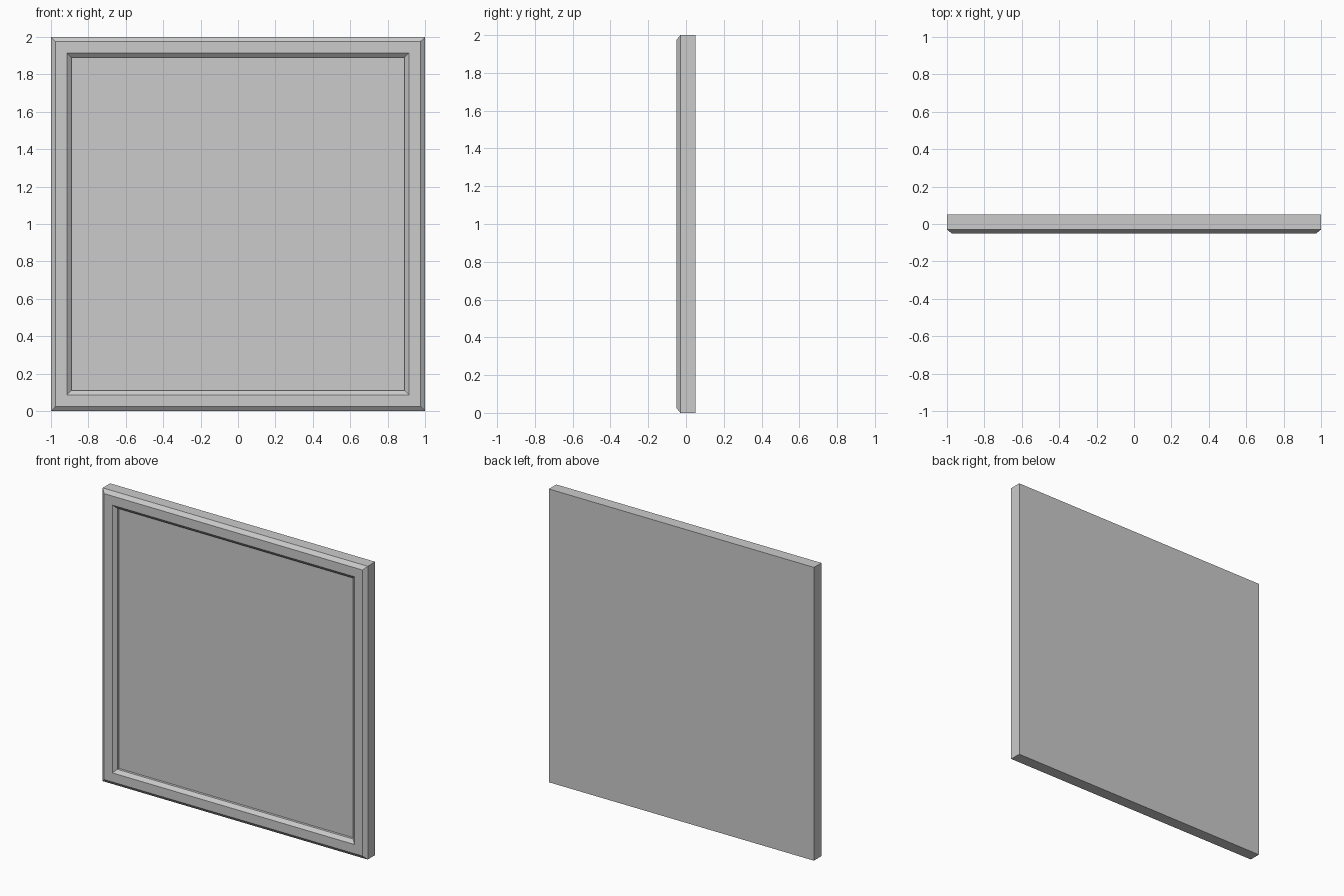
import bpy, bmesh

if "Cube" in bpy.data.objects:
    bpy.data.objects.remove(bpy.data.objects["Cube"])

# Section of the moulding: (inset from the outer edge, depth y), from back to recess
PROFILE = [(0.0, 0.05), (0.0, -0.03), (0.025, -0.05),
           (0.087, -0.05), (0.11, -0.03), (0.11, -0.013)]


def square_ring(bm, inset, y):
    h = 1.0 - inset
    return [bm.verts.new((sx * h, y, 1.0 + sz * h))
            for sx, sz in ((-1, -1), (1, -1), (1, 1), (-1, 1))]


bm = bmesh.new()
rings = [square_ring(bm, inset, y) for inset, y in PROFILE]

# Mitred frame: bridge each square ring to the next
for a, b in zip(rings, rings[1:]):
    for i in range(4):
        j = (i + 1) % 4
        bm.faces.new((a[i], a[j], b[j], b[i]))

# Back face and recessed front panel
bm.faces.new(rings[0][::-1])
bm.faces.new(rings[-1])
bmesh.ops.recalc_face_normals(bm, faces=bm.faces)

mesh = bpy.data.meshes.new("framed_panel")
bm.to_mesh(mesh)
bm.free()
panel = bpy.data.objects.new("framed_panel", mesh)
bpy.context.collection.objects.link(panel)
